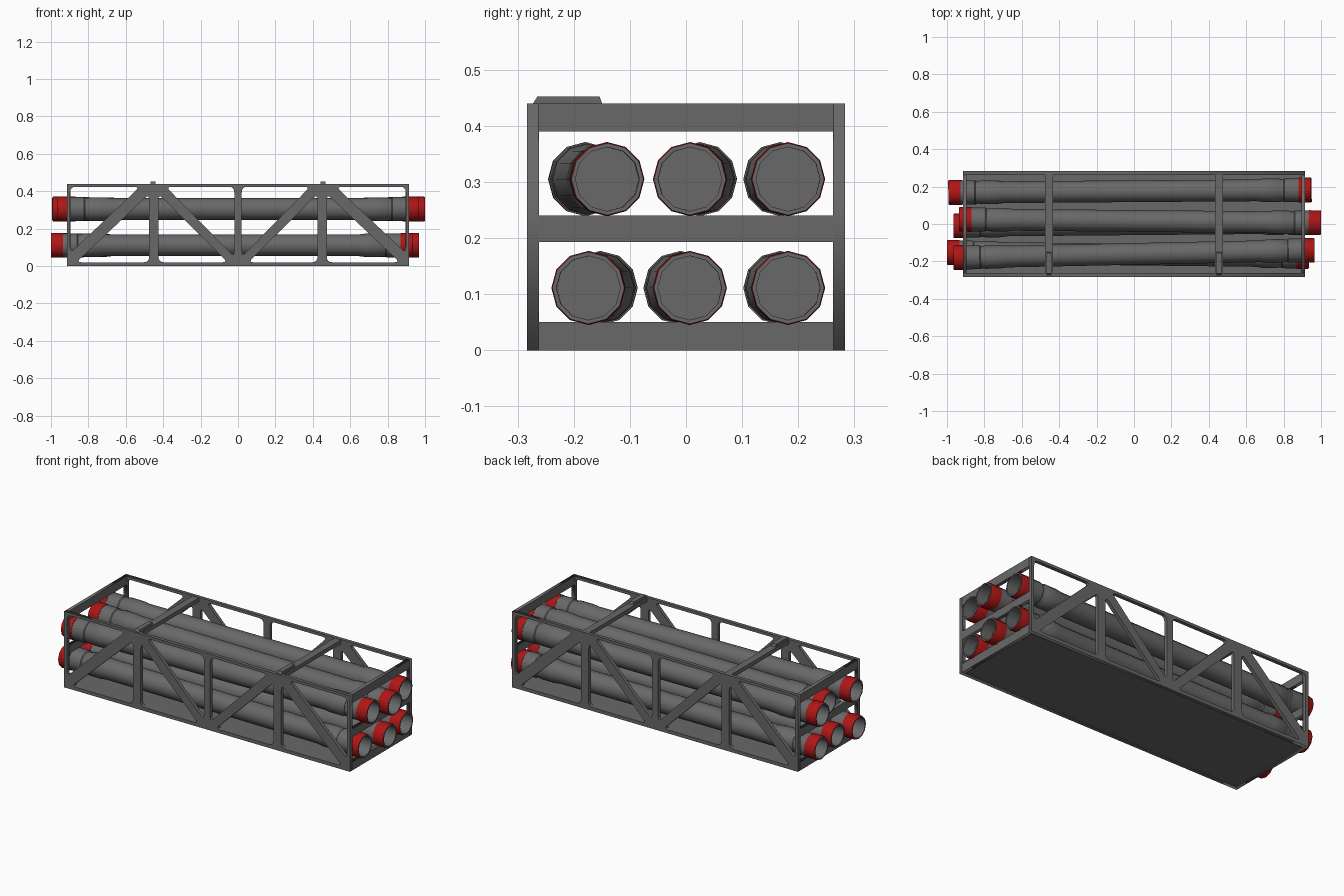
import bpy, bmesh, math
from mathutils import Vector, Matrix

if "Cube" in bpy.data.objects:
    bpy.data.objects.remove(bpy.data.objects["Cube"])

def material(name, rgb):
    m = bpy.data.materials.new(name)
    m.diffuse_color = (*rgb, 1)
    m.use_nodes = True
    m.node_tree.nodes["Principled BSDF"].inputs["Base Color"].default_value = m.diffuse_color
    return m

GREY = material("steel grey", (0.14, 0.14, 0.14))
RED = material("cap red", (0.42, 0.008, 0.008))

def link(name, mesh, mats):
    ob = bpy.data.objects.new(name, mesh)
    for m in mats:
        mesh.materials.append(m)
    bpy.context.collection.objects.link(ob)
    return ob

def box(name, lo, hi):
    lo, hi = Vector(lo), Vector(hi)
    bm = bmesh.new()
    bmesh.ops.create_cube(bm, size=1)
    for v in bm.verts:
        v.co = Vector([(lo[i] + hi[i]) / 2 + v.co[i] * (hi[i] - lo[i]) for i in range(3)])
    me = bpy.data.meshes.new(name)
    bm.to_mesh(me)
    bm.free()
    return link(name, me, [GREY])

def rounded(pts, r, steps=4):
    """Round polygon corners with small curves."""
    out = []
    pts = [Vector(p) for p in pts]
    for i, p in enumerate(pts):
        a = p + (pts[i - 1] - p).normalized() * r
        b = p + (pts[(i + 1) % len(pts)] - p).normalized() * r
        for k in range(steps + 1):
            t = k / steps
            out.append(a * (1 - t) ** 2 + p * 2 * t * (1 - t) + b * t * t)
    return out

def panel(name, outlines, thickness, matrix):
    """Plate with holes: first outline is the border, the rest are cut out."""
    cu = bpy.data.curves.new(name, 'CURVE')
    cu.dimensions = '2D'
    cu.fill_mode = 'BOTH'
    cu.extrude = thickness / 2
    for pts in outlines:
        s = cu.splines.new('POLY')
        s.points.add(len(pts) - 1)
        for sp, p in zip(s.points, pts):
            sp.co = (p[0], p[1], 0, 1)
        s.use_cyclic_u = True
    tmp = bpy.data.objects.new(name + "_tmp", cu)
    bpy.context.collection.objects.link(tmp)
    bpy.context.view_layer.update()
    me = bpy.data.meshes.new_from_object(tmp.evaluated_get(bpy.context.evaluated_depsgraph_get()))
    bpy.data.objects.remove(tmp)
    me.transform(matrix)
    me.materials.clear()
    return link(name, me, [GREY])

def rect(x0, y0, x1, y1):
    return [(x0, y0), (x1, y0), (x1, y1), (x0, y1)]

HX, HY, H, T = 0.915, 0.283, 0.44, 0.02

# Truss side panels: four triangular openings per half, mirrored in x
half = [
    [(0.475, 0.02), (0.475, 0.385), (0.865, 0.02)],
    [(0.525, 0.424), (0.897, 0.424), (0.897, 0.07)],
    [(0.425, 0.02), (0.425, 0.385), (0.055, 0.02)],
    [(0.02, 0.05), (0.02, 0.424), (0.385, 0.424)],
]
side = [rect(-HX, 0, HX, H)]
for tri in half:
    side.append(rounded(tri, 0.03))
    side.append(rounded([(-x, z) for x, z in tri], 0.03))
up = Matrix.Rotation(math.pi / 2, 4, 'X')
for label, s in (("front", -1), ("back", 1)):
    panel(label + "_truss", side, T, Matrix.Translation((0, s * (HY - T / 2), 0)) @ up)

# End frames with two window openings
W = HY - T
end = [rect(-W, 0, W, H), rect(-W + .001, 0.05, W - .001, 0.193), rect(-W + .001, 0.24, W - .001, 0.39)]
turn = Matrix.Rotation(math.pi / 2, 4, 'Z') @ up
for label, s in (("left", -1), ("right", 1)):
    panel(label + "_end_frame", end, T, Matrix.Translation((s * (HX - T / 2), 0, 0)) @ turn)

# Floor, top cross bars and locating lugs
box("floor_plate", (-HX + T, -W, 0.004), (HX - T, W, 0.02))
for label, x in (("left", -0.455), ("right", 0.455)):
    box(label + "_cross_bar", (x - 0.021, -W, 0.415), (x + 0.021, W, H - 0.002))
    lug = box(label + "_lug", (x - 0.014, -0.275, H - 0.004), (x + 0.014, -0.148, 0.452))
    for v in lug.data.vertices:
        if v.co.z > 0.45:
            v.co.y += 0.01 if v.co.y < -0.2 else -0.006

# Pipes: (depth from end, radius) from the recessed disc outwards to the body
PROFILE = [(0.07, 0.0), (0.07, 0.057), (0.0, 0.057), (0.0, 0.064), (0.005, 0.066),
           (0.066, 0.066), (0.066, 0.064), (0.14, 0.064), (0.145, 0.060),
           (0.165, 0.060), (0.17, 0.063), (0.25, 0.063), (0.29, 0.058)]
RED_BANDS = (3, 4)
SIDES = 12

def pipe(name, a, b):
    a, b = Vector(a), Vector(b)
    length = (b - a).length
    n = len(PROFILE)
    prof = PROFILE + [(length - d, r) for d, r in reversed(PROFILE)]
    bm = bmesh.new()
    rings = []
    for d, r in prof:
        if r == 0:
            rings.append([bm.verts.new((d, 0, 0))] * SIDES)
        else:
            rings.append([bm.verts.new((d, r * math.cos(2 * math.pi * k / SIDES),
                                        r * math.sin(2 * math.pi * k / SIDES)))
                          for k in range(SIDES)])
    for i in range(len(prof) - 1):
        for k in range(SIDES):
            j = (k + 1) % SIDES
            quad = [rings[i][k], rings[i + 1][k], rings[i + 1][j], rings[i][j]]
            f = bm.faces.new(list(dict.fromkeys(quad)))
            band = min(i, 2 * n - 2 - i)
            f.material_index = 1 if band in RED_BANDS else 0
    bmesh.ops.recalc_face_normals(bm, faces=bm.faces)
    me = bpy.data.meshes.new(name)
    bm.to_mesh(me)
    bm.free()
    yaw = math.atan2(b.y - a.y, b.x - a.x)
    me.transform(Matrix.Translation(a) @ Matrix.Rotation(yaw, 4, 'Z'))
    ob = link(name, me, [GREY, RED])
    bpy.ops.object.select_all(action='DESELECT')
    ob.select_set(True)
    bpy.context.view_layer.objects.active = ob
    bpy.ops.object.shade_smooth_by_angle(angle=math.radians(32))

# Two loosely stacked rows: left x, left y, right x, right y
ROWS = {
    "upper": (0.305, [(-0.965, -0.18, 0.965, -0.14), (-0.935, 0.025, 1.0, 0.007),
                      (-0.993, 0.168, 0.945, 0.182)]),
    "lower": (0.111, [(-1.0, -0.152, 0.935, -0.174), (-0.965, -0.01, 0.968, 0.007),
                      (-0.985, 0.168, 0.95, 0.182)]),
}
for row, (z, pipes) in ROWS.items():
    for label, (x0, y0, x1, y1) in zip(("front", "middle", "back"), pipes):
        pipe(f"{row}_{label}_pipe", (x0, y0, z), (x1, y1, z))
